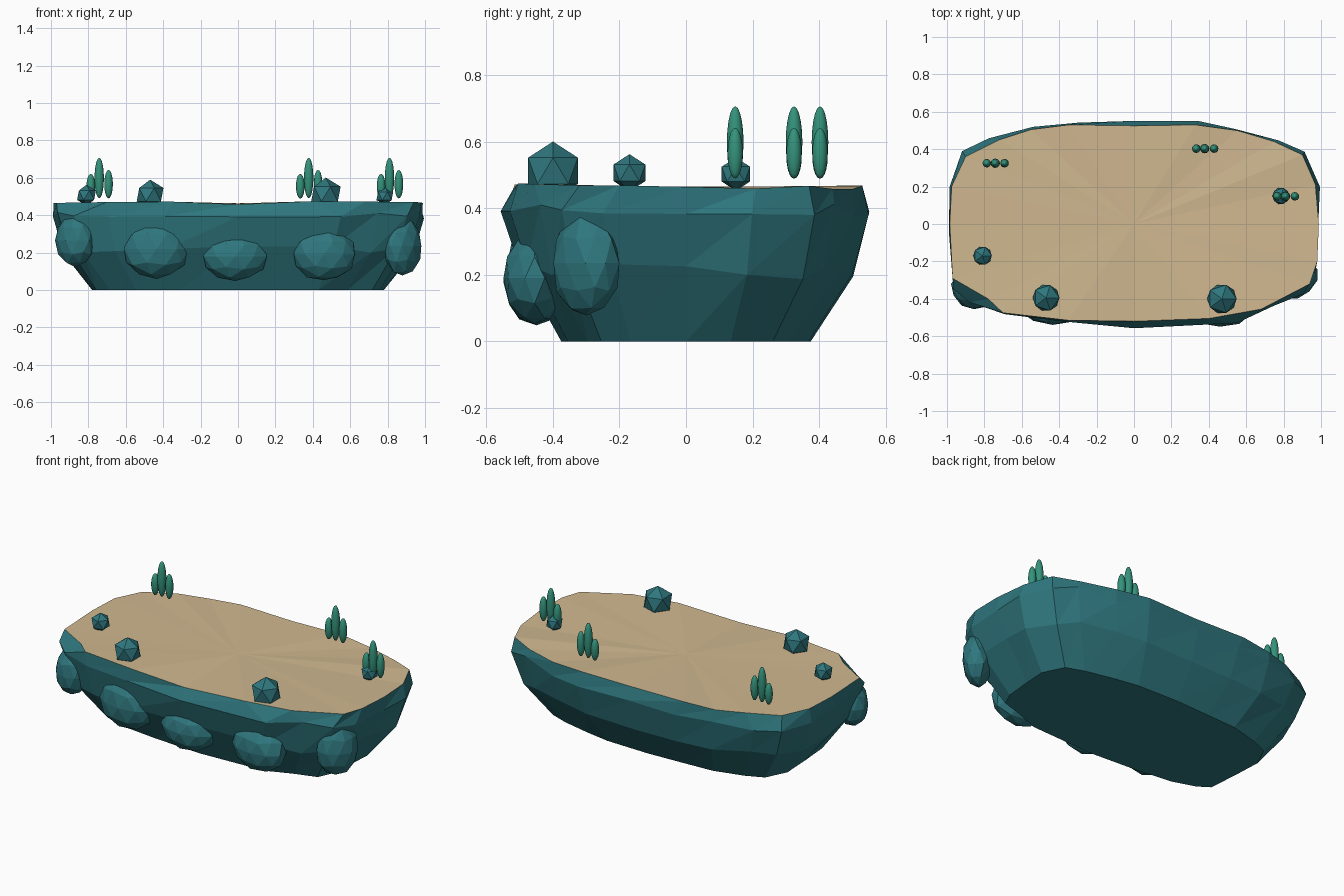
import bpy, bmesh, math, random
from mathutils import Vector

if "Cube" in bpy.data.objects:
    bpy.data.objects.remove(bpy.data.objects["Cube"])

random.seed(4)


def material(name, rgb):
    m = bpy.data.materials.new(name)
    m.diffuse_color = (*rgb, 1)
    m.use_nodes = True
    m.node_tree.nodes["Principled BSDF"].inputs["Base Color"].default_value = m.diffuse_color
    return m


ROCK = material("teal rock", (0.028, 0.185, 0.21))
SAND = material("sand", (0.63, 0.48, 0.28))
PLANT = material("green plant", (0.034, 0.29, 0.20))


def finish(name, bm, mats, smooth=False):
    me = bpy.data.meshes.new(name)
    bm.to_mesh(me)
    bm.free()
    for m in mats:
        me.materials.append(m)
    for p in me.polygons:
        p.use_smooth = smooth
    ob = bpy.data.objects.new(name, me)
    bpy.context.collection.objects.link(ob)
    return ob


def blob(name, loc, size, subdiv, mat, rough=0.0, turn=0.0):
    """Faceted stone, optionally roughened and turned about z."""
    bm = bmesh.new()
    bmesh.ops.create_icosphere(bm, subdivisions=subdiv, radius=1)
    for v in bm.verts:
        v.co *= 1 + random.uniform(-rough, rough)
        v.co = Vector((v.co.x * size[0], v.co.y * size[1], v.co.z * size[2]))
    ob = finish(name, bm, [mat])
    ob.location = loc
    ob.rotation_euler.z = turn
    return ob


# Island: widest outline and sand edge, both counter-clockwise
outline = [(1, .2), (.92, .39), (.78, .45), (.55, .51), (.35, .55), (0, .56),
           (-.3, .545), (-.55, .53), (-.78, .46), (-.92, .39), (-1, .2),
           (-.99, -.05), (-.97, -.35), (-.88, -.42), (-.7, -.49), (-.4, -.53),
           (0, -.56), (.55, -.53), (.75, -.44), (.92, -.38), (.97, -.25), (.99, 0)]
sand_edge = [(.97, .21), (.9, .37), (.75, .44), (.55, .5), (.33, .53), (0, .525),
             (-.35, .53), (-.55, .505), (-.72, .45), (-.9, .36), (-.975, .2),
             (-.985, 0), (-.97, -.29), (-.78, -.4), (-.7, -.475), (-.35, -.515),
             (0, -.52), (.4, -.505), (.68, -.455), (.94, -.32), (.98, -.2), (.988, 0)]

bm = bmesh.new()
rings = []
for sx, sy, z, wob in ((.78, .67, 0, 0), (.945, .92, .21, .025), (1, 1, .395, .02)):
    ring = []
    for x, y in outline:
        k = 1 - random.uniform(0, wob)
        ring.append(bm.verts.new((x * sx * k, y * sy * k, z + random.uniform(-wob, wob))))
    rings.append(ring)
rings.append([bm.verts.new((x, y, .463 + .012 * math.sin(abs(x) * 4 - 1) * (y < 0)
                            + random.uniform(-.006, .006))) for x, y in sand_edge])
n = len(outline)
for low, high in zip(rings, rings[1:]):
    for i in range(n):
        j = (i + 1) % n
        a, b, c, d = low[i], low[j], high[j], high[i]
        bm.faces.new((a, b, c))
        bm.faces.new((a, c, d))
bm.faces.new(rings[0][::-1])
# Sand top
middle = bm.verts.new((0, 0, .463))
for i in range(n):
    f = bm.faces.new((rings[-1][i], rings[-1][(i + 1) % n], middle))
    f.material_index = 1
finish("island", bm, [ROCK, SAND])

# Boulders bulging from the front cliff
for i, (x, y, z, rx, ry, rz, turn) in enumerate((
        (-.87, -.36, .265, .115, .09, .14, -.6),
        (-.435, -.435, .22, .18, .105, .16, 0),
        (-.015, -.45, .18, .175, .10, .13, 0),
        (.46, -.455, .19, .17, .095, .14, 0),
        (.88, -.30, .235, .12, .085, .16, .75))):
    blob(f"cliff_boulder_{i + 1}", (x, y, z), (rx, ry, rz), 2, ROCK, .03, turn)

# Loose rocks on the sand
for i, (x, y, z, r) in enumerate(((-.47, -.395, .51, .08), (.47, -.40, .513, .088),
                                  (-.81, -.17, .507, .056), (.785, .15, .503, .05))):
    blob(f"loose_rock_{i + 1}", (x, y, z), (r, r, r), 1, ROCK)

# Plant clusters: one tall stalk between two short ones
for i, (x, y) in enumerate(((-.742, .325), (.378, .403), (.81, .148))):
    for part, dx, r, h, z in (("tall", 0, .025, .108, .599),
                              ("left", -.045, .023, .066, .555),
                              ("right", .05, .023, .076, .566)):
        bm = bmesh.new()
        bmesh.ops.create_uvsphere(bm, u_segments=12, v_segments=10, radius=1)
        bmesh.ops.scale(bm, vec=(r, r, h), verts=bm.verts)
        ob = finish(f"plant_{i + 1}_{part}", bm, [PLANT], smooth=True)
        ob.location = (x + dx, y, z)
